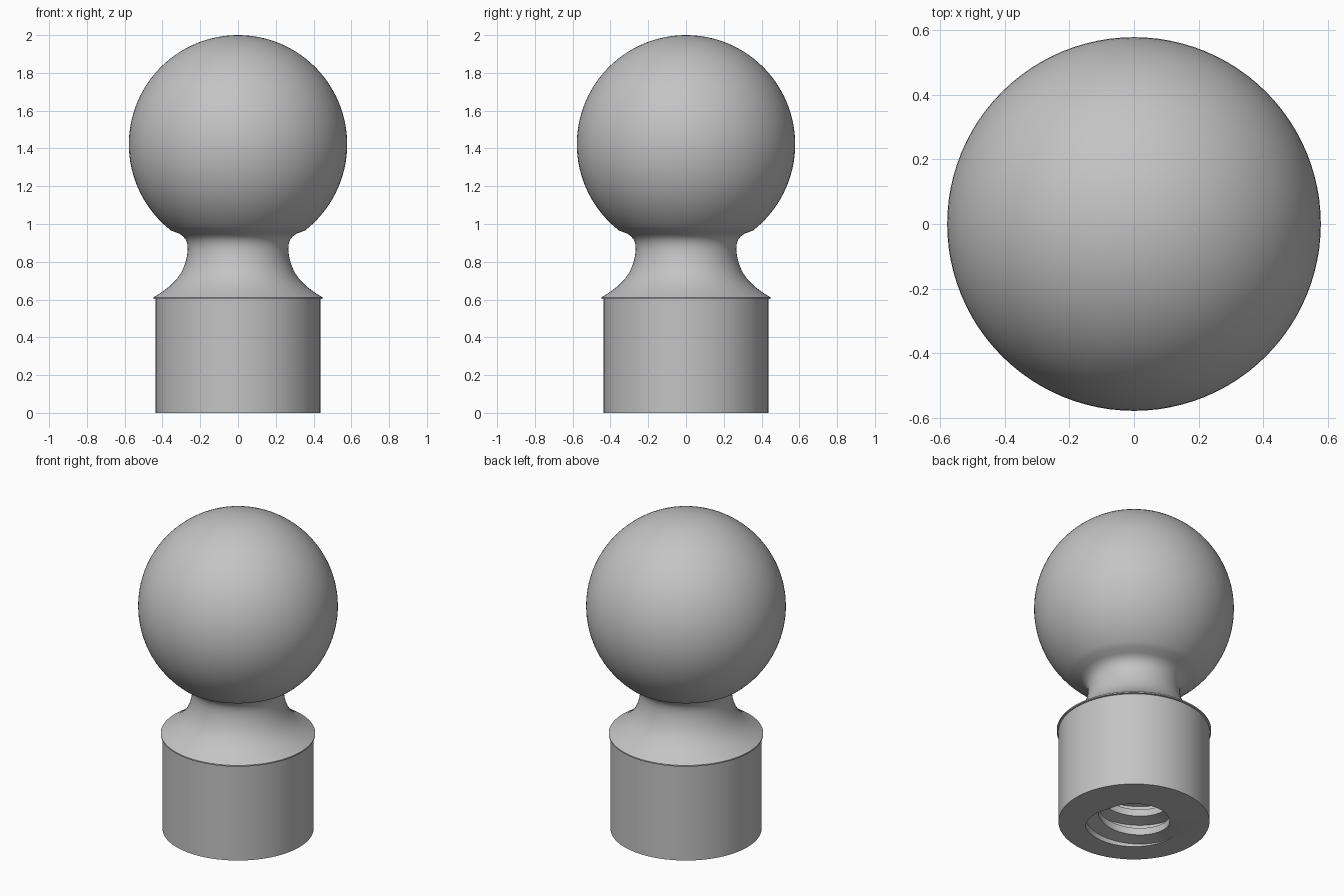
import bpy, bmesh, math

if "Cube" in bpy.data.objects:
    bpy.data.objects.remove(bpy.data.objects["Cube"])

SEG = 96                        # sides around the axis
BALL_R, BALL_Z = 0.578, 1.422   # ball
POST_R = 0.437                  # lower cylinder
PITCH, DEPTH = 0.125, 0.55      # threaded socket
MINOR, MAJOR = 0.207, 0.288
# thread tooth: (height within one pitch, radius)
TOOTH = [(0.0, MINOR), (0.045, MINOR), (0.065, MAJOR), (0.11, MAJOR), (PITCH, MINOR)]


def thread_radius(z, theta):
    """Socket radius at a height and angle, right-handed helix."""
    s = (z - PITCH * (theta / math.tau - 0.375)) % PITCH
    for (a, ra), (b, rb) in zip(TOOTH, TOOTH[1:]):
        if s <= b:
            return ra + (rb - ra) * (s - a) / (b - a)
    return MINOR


def outer_profile():
    """Ball, neck, lip and cylinder, from the top down to the base edge."""
    end = math.acos((0.965 - BALL_Z) / BALL_R)
    pts = [(BALL_R * math.sin(end * i / 40), BALL_Z + BALL_R * math.cos(end * i / 40))
           for i in range(41)]
    pts += [(0.312, 0.95), (0.290, 0.934), (0.276, 0.916), (0.268, 0.893),
            (0.266, 0.865), (0.270, 0.83), (0.280, 0.79), (0.299, 0.745),
            (0.327, 0.705), (0.362, 0.67), (0.405, 0.638), (0.447, 0.612),
            (0.447, 0.604), (POST_R, 0.602), (POST_R, 0.0)]
    return pts


def socket_profile(theta):
    """Threaded bore from the mouth up to its closed end."""
    pts = []
    base = PITCH * (theta / math.tau - 0.375)
    for turn in range(-2, int(DEPTH / PITCH) + 3):
        for s, _ in TOOTH[:-1]:
            z = min(max(base + turn * PITCH + s, 0.0), DEPTH)
            pts.append((thread_radius(z, theta), z))
    return pts + [(0.0, DEPTH)]


# One closed skin: turned outside, flat base ring, helical socket
bm = bmesh.new()
outside = outer_profile()
columns = []
for j in range(SEG + 1):
    t = math.tau * j / SEG
    columns.append([bm.verts.new((r * math.cos(t), r * math.sin(t), z))
                    for r, z in outside + socket_profile(t)])
for left, right in zip(columns, columns[1:]):
    for i in range(len(left) - 1):
        bm.faces.new((left[i], left[i + 1], right[i + 1], right[i]))
bmesh.ops.remove_doubles(bm, verts=bm.verts, dist=1e-4)
bmesh.ops.dissolve_degenerate(bm, edges=bm.edges, dist=1e-5)

mesh = bpy.data.meshes.new("ball_post")
bm.to_mesh(mesh)
bm.free()
post = bpy.data.objects.new("ball_post", mesh)
bpy.context.collection.objects.link(post)

grey = bpy.data.materials.new("plain_grey")
grey.diffuse_color = (0.55, 0.55, 0.55, 1)
grey.use_nodes = True
grey.node_tree.nodes["Principled BSDF"].inputs["Base Color"].default_value = grey.diffuse_color
mesh.materials.append(grey)

# Smooth ball and neck, crisp rims and thread edges
bpy.context.view_layer.objects.active = post
post.select_set(True)
bpy.ops.object.shade_smooth_by_angle(angle=math.radians(30))
